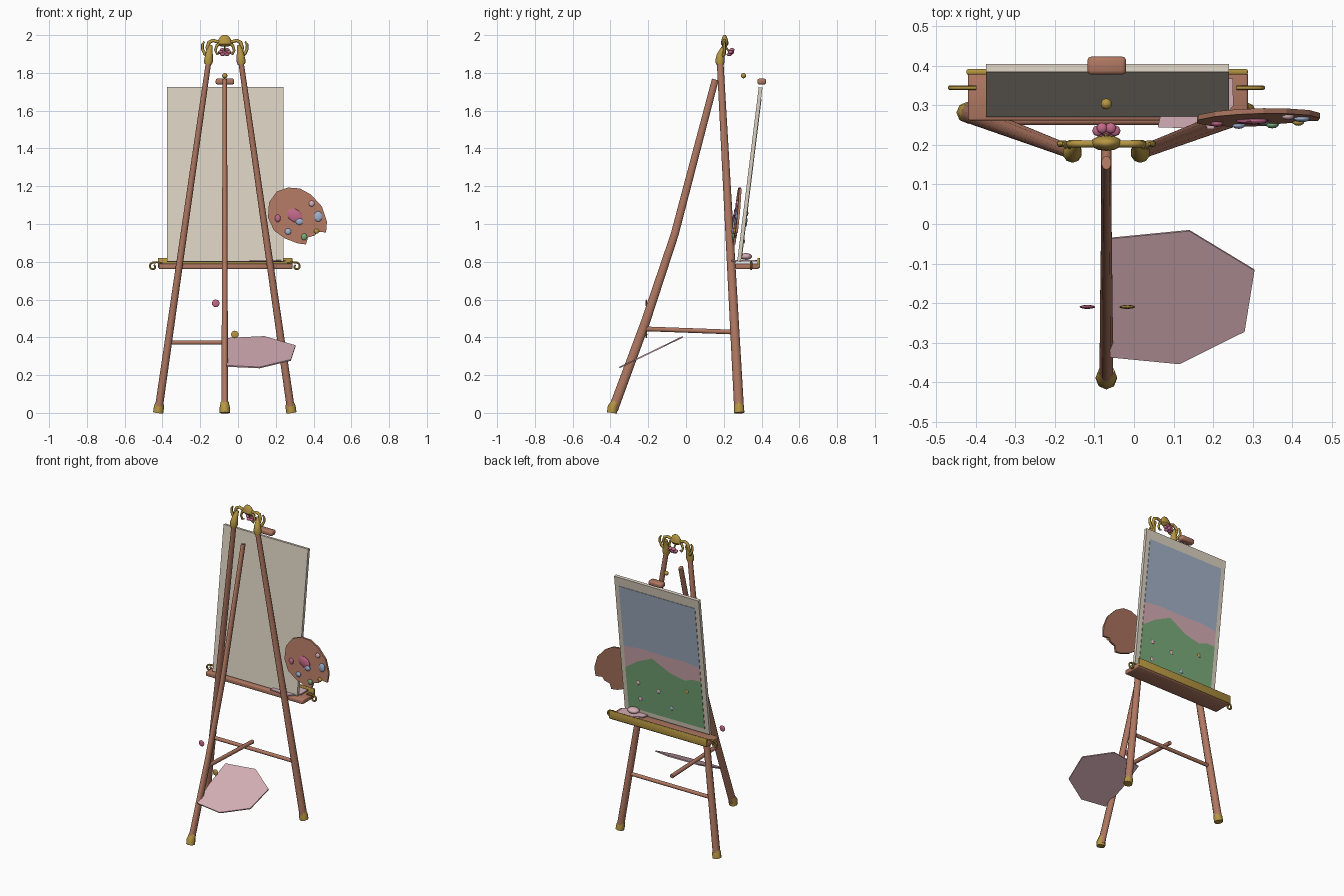
import bpy, bmesh, math
from mathutils import Vector, Matrix

if "Cube" in bpy.data.objects:
    bpy.data.objects.remove(bpy.data.objects["Cube"])

CX = -0.07  # centre line of the stand


def material(name, r, g, b):
    m = bpy.data.materials.new(name)
    lin = [(c / 255 / 12.92 if c < 10 else ((c / 255 + 0.055) / 1.055) ** 2.4) for c in (r, g, b)]
    m.diffuse_color = (*lin, 1)
    m.use_nodes = True
    m.node_tree.nodes["Principled BSDF"].inputs["Base Color"].default_value = m.diffuse_color
    return m


WOOD = material("wood", 176, 120, 98)
GOLD = material("gold", 182, 150, 66)
CREAM = material("canvas_cream", 218, 209, 193)
SKY = material("sky_blue", 163, 177, 198)
PINK = material("soft_pink", 212, 174, 181)
GREEN = material("meadow_green", 122, 172, 122)
ROSE = material("rose", 196, 106, 138)
BLUE = material("pale_blue", 160, 178, 208)


def finish(name, bm, mat, smooth=True):
    bmesh.ops.recalc_face_normals(bm, faces=bm.faces[:])
    me = bpy.data.meshes.new(name)
    bm.to_mesh(me)
    bm.free()
    me.materials.append(mat)
    ob = bpy.data.objects.new(name, me)
    bpy.context.collection.objects.link(ob)
    if smooth:
        bpy.ops.object.select_all(action='DESELECT')
        ob.select_set(True)
        bpy.context.view_layer.objects.active = ob
        bpy.ops.object.shade_smooth_by_angle(angle=math.radians(50))
    return ob


def tube(name, pts, radii, mat, sides=10, flat=1.0):
    """Sweep a round section along pts; flat narrows it sideways."""
    pts = [Vector(p) for p in pts]
    run = (pts[-1] - pts[0]).normalized()
    ref = Vector((1, 0, 0)) if abs(run.y) > 0.85 else Vector((0, 1, 0))
    bm = bmesh.new()
    rings = []
    for i, p in enumerate(pts):
        t = (pts[min(i + 1, len(pts) - 1)] - pts[max(i - 1, 0)]).normalized()
        a = (ref - t * ref.dot(t)).normalized()
        b = t.cross(a)
        angles = [2 * math.pi * k / sides for k in range(sides)]
        rings.append([bm.verts.new(p + radii[i] * (a * math.cos(w) + b * flat * math.sin(w))) for w in angles])
    for r0, r1 in zip(rings, rings[1:]):
        for k in range(sides):
            n = (k + 1) % sides
            bm.faces.new((r0[k], r0[n], r1[n], r1[k]))
    bm.faces.new(rings[0])
    bm.faces.new(rings[-1])
    return finish(name, bm, mat)


def blob(name, loc, size, mat, seg=12, tilt=0.0):
    bm = bmesh.new()
    mx = Matrix.Translation(loc) @ Matrix.Rotation(tilt, 4, 'Y') @ Matrix.Diagonal((*size, 1))
    bmesh.ops.create_uvsphere(bm, u_segments=seg, v_segments=8, radius=1, matrix=mx)
    return finish(name, bm, mat)


def box(name, lo, hi, mat, bevel=0.0):
    lo, hi = Vector(lo), Vector(hi)
    bm = bmesh.new()
    mx = Matrix.Translation((lo + hi) / 2) @ Matrix.Diagonal((*(hi - lo), 1))
    bmesh.ops.create_cube(bm, size=1, matrix=mx)
    if bevel:
        bmesh.ops.bevel(bm, geom=bm.edges[:], offset=bevel, segments=2, affect='EDGES', profile=0.5)
    return finish(name, bm, mat, smooth=bool(bevel))


def plate(name, pts, push, mat):
    """Flat polygon thickened along the vector push."""
    bm = bmesh.new()
    f = bm.faces.new([bm.verts.new(p) for p in pts])
    ext = bmesh.ops.extrude_face_region(bm, geom=[f], use_keep_orig=True)
    moved = [v for v in ext["geom"] if isinstance(v, bmesh.types.BMVert)]
    bmesh.ops.translate(bm, verts=moved, vec=Vector(push))
    return finish(name, bm, mat, smooth=False)


def curl(cx, y, cz, r0, r1, a0, a1, n=12):
    """Points on a flat spiral in the XZ plane."""
    out = []
    for i in range(n + 1):
        t = i / n
        a, r = math.radians(a0 + (a1 - a0) * t), r0 + (r1 - r0) * t
        out.append((cx + r * math.cos(a), y, cz + r * math.sin(a)))
    return out


# Legs and gold feet
for side, s in (("left", -1), ("right", 1)):
    foot = Vector((CX + s * 0.35, 0.281, 0.02))
    top = Vector((CX + s * 0.084, 0.18, 1.87))
    tube(side + "_leg", [foot, top], [0.026, 0.0175], WOOD, flat=0.85)
    d = (top - foot) / 1.85
    tube(side + "_foot", [foot - d * 0.02, foot + d * 0.012, foot + d * 0.04], [0.027, 0.027, 0.02], GOLD, 8)
tube("rear_leg", [(CX, -0.385, 0.02), (CX, -0.215, 0.48), (CX, -0.06, 0.945), (CX, 0.155, 1.765)],
     [0.026, 0.024, 0.021, 0.018], WOOD, flat=0.7)
tube("rear_foot", [(CX, -0.392, 0), (CX, -0.388, 0.03), (CX, -0.372, 0.058)], [0.027, 0.027, 0.021], GOLD, 8)

# Braces
tube("cross_brace", [(CX - 0.29, 0.262, 0.373), (CX + 0.29, 0.262, 0.373)], [0.012] * 2, WOOD)
tube("depth_brace", [(CX, -0.22, 0.445), (CX, 0.25, 0.428)], [0.013] * 2, WOOD)

# Tray, gold lip and scrolls at the ends
box("tray", (-0.42, 0.262, 0.762), (0.288, 0.385, 0.79), WOOD, 0.005)
box("tray_lip", (-0.424, 0.378, 0.768), (0.288, 0.392, 0.82), GOLD, 0.004)
for side, s in (("left", -1), ("right", 1)):
    pts = [(CX + s * 0.33, 0.345, 0.792), (CX + s * 0.36, 0.345, 0.798)]
    pts += [(CX + s * x, y, z) for x, y, z in curl(0.379, 0.345, 0.775, 0.022, 0.008, 110, -250)]
    tube(side + "_scroll", pts, [0.006] * len(pts), GOLD, 6)

# Canvas, addressed by u (from +x to -x), v (upward) and d (depth to the rear)
NORMAL = Vector((0, 0.925, -0.115)).normalized()


def on_canvas(u, v, d=0.0):
    return Vector((0.24 - 0.615 * u, 0.281 + 0.114 * v, 0.80 + 0.923 * v)) + NORMAL * d


plate("canvas", [on_canvas(u, v, -0.01) for u, v in ((0, 0), (1, 0), (1, 1), (0, 1))], NORMAL * 0.02, CREAM)

# Painted landscape: sky, far hills, meadow, flowers
L, R = 0.05, 0.95
ridge = [(L, 0.33), (0.2, 0.40), (0.38, 0.455), (0.58, 0.385), (0.76, 0.36), (0.85, 0.385), (R, 0.385)]
skyline = [(L, 0.49), (0.25, 0.505), (0.5, 0.50), (0.75, 0.505), (R, 0.49)]
for name, outline, mat in (
        ("painted_sky", skyline + [(R, 0.935), (L, 0.935)], SKY),
        ("painted_hills", ridge + skyline[::-1], PINK),
        ("painted_meadow", [(L, 0.035), (R, 0.035)] + ridge[::-1], GREEN)):
    plate(name, [on_canvas(u, v, 0.0095) for u, v in outline], NORMAL * 0.003, mat)
for i, (u, v, mat) in enumerate(((0.19, 0.24, PINK), (0.43, 0.22, PINK), (0.77, 0.28, GOLD),
                                 (0.2, 0.12, PINK), (0.57, 0.12, BLUE))):
    blob(f"painted_flower_{i}", on_canvas(u, v, 0.013), (0.012, 0.004, 0.014), mat, 8)

# Canvas clamp and its knob
box("clamp", (-0.118, 0.378, 1.738), (-0.02, 0.424, 1.77), WOOD, 0.01)
blob("clamp_knob", (CX, 0.304, 1.785), (0.014, 0.014, 0.014), GOLD)

# Palette
def on_palette(x, z, d=0.0):
    return Vector((x, 0.264 + 0.11 * (z - 1.05) + 0.05 * (x - 0.31) + d, z))


rim = [(.265, 1.193), (.206, 1.172), (.164, 1.114), (.159, 1.034), (.19, .966), (.249, .923),
       (.317, .897), (.36, .892), (.37, .929), (.407, .939), (.418, .96), (.466, .955),
       (.471, 1.013), (.444, 1.093), (.386, 1.156), (.328, 1.188)]
plate("palette", [on_palette(x, z) for x, z in rim], (0, 0.013, 0), WOOD)
for i, (x, z, rx, rz, mat) in enumerate((
        (0.30, 1.045, 0.046, 0.033, ROSE), (0.325, 1.013, 0.02, 0.018, BLUE),
        (0.425, 1.04, 0.022, 0.028, BLUE), (0.39, 1.108, 0.016, 0.016, PINK),
        (0.21, 1.03, 0.016, 0.02, ROSE), (0.265, 0.96, 0.017, 0.017, BLUE),
        (0.35, 0.932, 0.016, 0.018, GREEN), (0.416, 0.962, 0.015, 0.013, GOLD))):
    blob(f"paint_dab_{i}", on_palette(x, z, -0.002), (rx, 0.009, rz), mat, 10, 0.6 if i == 0 else 0)

# Rag and eraser on the tray
plate("rag", [(0.06, 0.245, 0.802), (0.2, 0.24, 0.802), (0.252, 0.3, 0.802), (0.25, 0.368, 0.802),
              (0.15, 0.375, 0.802), (0.08, 0.33, 0.802)], (0, 0, 0.008), PINK)
blob("rag_bundle", (0.16, 0.318, 0.828), (0.04, 0.032, 0.018), PINK)

# Hanging cloth
cloth = [(-0.065, -0.035), (0.14, -0.015), (0.305, -0.115), (0.28, -0.27), (0.115, -0.352),
         (-0.06, -0.335), (-0.072, -0.2)]
plate("cloth", [(x, y, 0.236 + (y + 0.352) * 0.485) for x, y in cloth], (0, -0.003, 0.007), PINK)

# Flat buttons beside the rear leg
blob("rose_button", (-0.118, -0.21, 0.58), (0.02, 0.005, 0.02), ROSE)
blob("gold_button", (-0.017, -0.21, 0.415), (0.02, 0.005, 0.02), GOLD)

# Crest: cups on the leg tops, branching curls, central dome
for side, s in (("left", -1), ("right", 1)):
    def P(x, z, y=0.203):
        return (CX + s * x, y, z)
    tube(side + "_cup", [P(.088, 1.845, .18), P(.086, 1.865, .18), P(.083, 1.895, .184),
                         P(.08, 1.92, .193), P(.074, 1.945)], [.021, .025, .021, .015, .009], GOLD)
    tube(side + "_outer_curl", [P(.085, 1.885, .188), P(.105, 1.9), P(.118, 1.925), P(.118, 1.95), P(.108, 1.966)],
         [.011, .009, .008, .007, .004], GOLD, 8)
    tube(side + "_arch", [P(.085, 1.9, .19), P(.092, 1.935), P(.083, 1.962), P(.062, 1.972), P(.04, 1.965), P(.0, 1.965)],
         [.01, .01, .01, .009, .009, .009], GOLD, 8)
    tube(side + "_inner_curl", [P(.02, 1.96), P(.042, 1.945), P(.05, 1.92), P(.04, 1.898), P(.028, 1.905)],
         [.009, .008, .007, .006, .004], GOLD, 8)
tube("crest_dome", [(CX, .205, 1.94), (CX, .205, 1.953), (CX, .205, 1.972), (CX, .205, 1.99), (CX, .205, 2.0)],
     [.022, .04, .036, .024, .012], GOLD, 12, flat=1.0)
dome = bpy.data.objects["crest_dome"]
for v in dome.data.vertices:
    v.co.y = 0.205 + (v.co.y - 0.205) * 0.5

# Rose behind the crest
blob("rose_heart", (CX, 0.238, 1.91), (0.016, 0.016, 0.014), ROSE, 8)
for k in range(6):
    a = math.tau * k / 6
    blob(f"rose_petal_{k}", (CX + 0.022 * math.cos(a), 0.236 + 0.008 * math.sin(a), 1.91 + 0.014 * math.sin(a)),
         (0.014, 0.014, 0.009), ROSE, 8)
tube("rose_stem", [(CX, 0.23, 1.91), (CX, 0.205, 1.945)], [0.005, 0.005], GOLD, 6)
